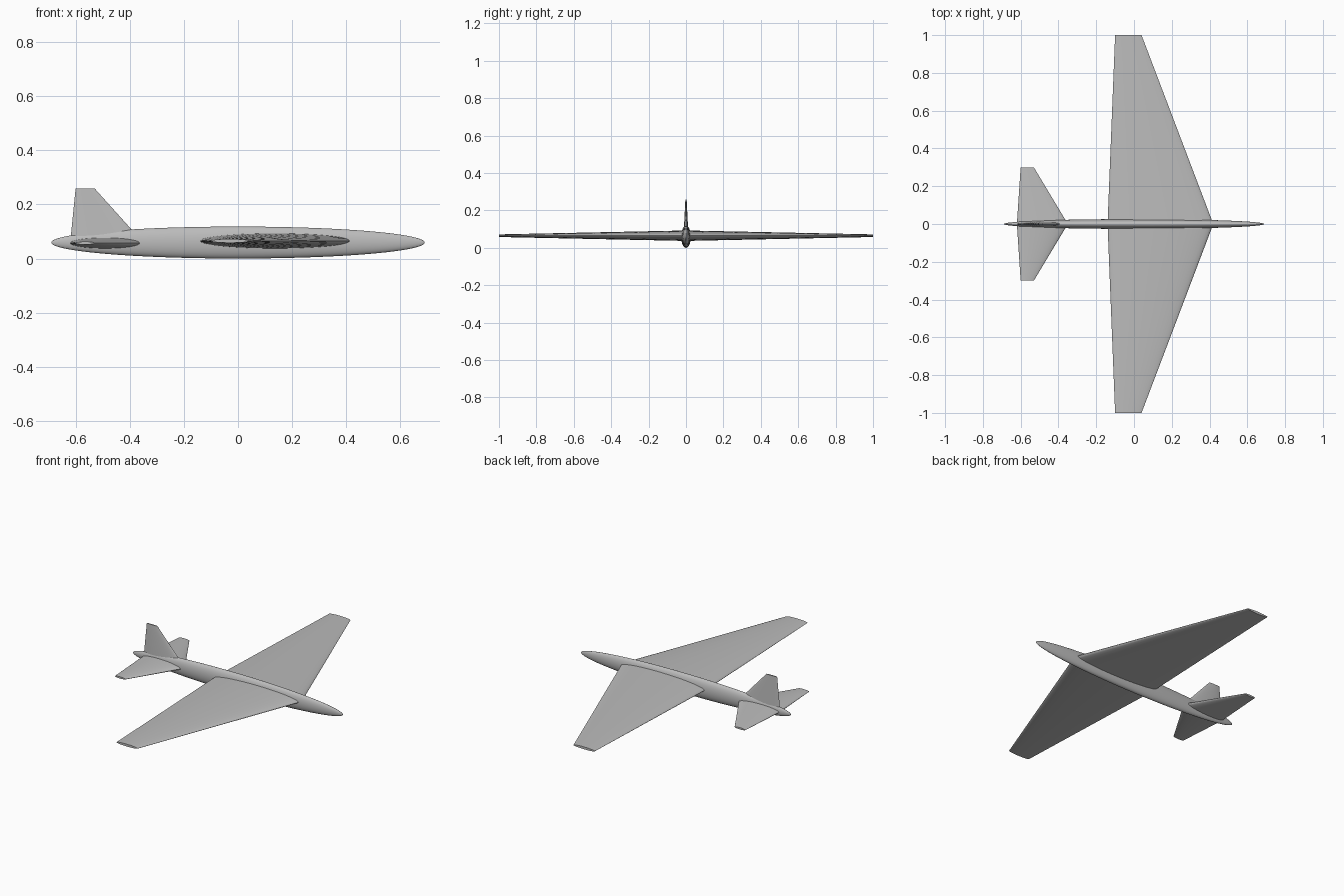
import bpy, bmesh, math
from mathutils import Vector

cube = bpy.data.objects.get("Cube")
if cube:
    bpy.data.objects.remove(cube)

grey = bpy.data.materials.new("plain grey")
grey.use_nodes = True
grey.diffuse_color = (0.5, 0.5, 0.5, 1)
grey.node_tree.nodes["Principled BSDF"].inputs["Base Color"].default_value = (0.5, 0.5, 0.5, 1)


def finish(bm, name):
    bmesh.ops.recalc_face_normals(bm, faces=bm.faces)
    mesh = bpy.data.meshes.new(name)
    bm.to_mesh(mesh)
    bm.free()
    mesh.materials.append(grey)
    obj = bpy.data.objects.new(name, mesh)
    bpy.context.collection.objects.link(obj)
    bpy.ops.object.select_all(action='DESELECT')
    obj.select_set(True)
    bpy.context.view_layer.objects.active = obj
    bpy.ops.object.shade_smooth_by_angle(angle=math.radians(40))
    return obj


def surface(name, sections, across, ratio, segments=40):
    """Loft thin elliptical sections given as (trailing x, leading x, centre)."""
    bm = bmesh.new()
    rings = []
    for back, front, centre in sections:
        half = (front - back) / 2
        ring = []
        for i in range(segments):
            a = math.tau * i / segments
            along = Vector(((front + back) / 2 + half * math.cos(a), 0, 0))
            ring.append(bm.verts.new(Vector(centre) + along + across * half * ratio * math.sin(a)))
        rings.append(ring)
    for r, s in zip(rings, rings[1:]):
        for i in range(segments):
            j = (i + 1) % segments
            bm.faces.new((r[i], r[j], s[j], s[i]))
    bm.faces.new(rings[0])
    bm.faces.new(rings[-1])
    return finish(bm, name)


# Fuselage: a long slim ellipsoid
bm = bmesh.new()
bmesh.ops.create_uvsphere(bm, u_segments=48, v_segments=48, radius=1)
for v in bm.verts:
    x, y, z = v.co
    v.co = (0.69 * z, 0.026 * x, 0.059 + 0.059 * y)
finish(bm, "fuselage")

# Wings and tailplanes on both sides
up = Vector((0, 0, 1))
for side, sign in (("left", 1), ("right", -1)):
    surface(side + "_wing", [(-0.14, 0.42, (0, 0, 0.065)),
                             (-0.10, 0.04, (0, sign, 0.065))], up, 0.1)
    surface(side + "_tailplane", [(-0.62, -0.35, (0, 0, 0.057)),
                                  (-0.60, -0.53, (0, sign * 0.3, 0.057))], up, 0.15)

# Upright fin
surface("fin", [(-0.62, -0.35, (0, 0, 0.059)),
                (-0.60, -0.53, (0, 0, 0.259))], Vector((0, 1, 0)), 0.1)
